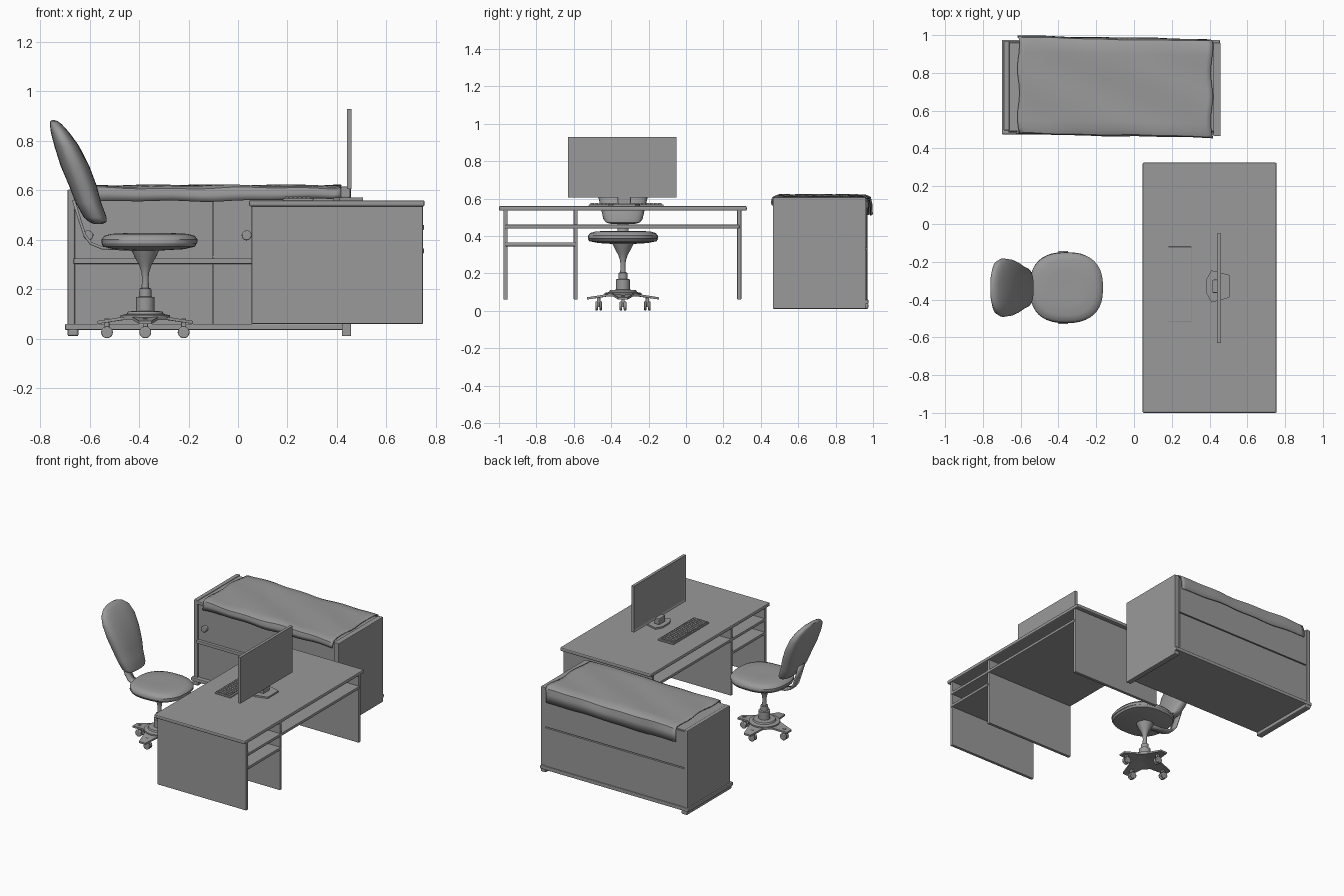
import bpy, bmesh, math
from mathutils import Matrix, Vector

old = bpy.data.objects.get("Cube")
if old:
    bpy.data.objects.remove(old)

grey = bpy.data.materials.new("plain_grey")
grey.use_nodes = True
grey.diffuse_color = (0.32, 0.32, 0.32, 1)
grey.node_tree.nodes["Principled BSDF"].inputs["Base Color"].default_value = (0.32, 0.32, 0.32, 1)


def finish(name, bm, smooth=False, bevel=0):
    bmesh.ops.recalc_face_normals(bm, faces=bm.faces)
    mesh = bpy.data.meshes.new(name)
    bm.to_mesh(mesh)
    bm.free()
    mesh.materials.append(grey)
    ob = bpy.data.objects.new(name, mesh)
    bpy.context.collection.objects.link(ob)
    if bevel:
        mod = ob.modifiers.new("rounded_edges", "BEVEL")
        mod.width, mod.segments = bevel, 2
    if smooth:
        bpy.ops.object.select_all(action="DESELECT")
        ob.select_set(True)
        bpy.context.view_layer.objects.active = ob
        bpy.ops.object.shade_smooth_by_angle(angle=math.radians(40))
    return ob


def add_box(bm, x, y, z):
    size = Matrix.Diagonal((x[1] - x[0], y[1] - y[0], z[1] - z[0], 1))
    place = Matrix.Translation((sum(x) / 2, sum(y) / 2, sum(z) / 2))
    return bmesh.ops.create_cube(bm, size=1, matrix=place @ size)["verts"]


def box(name, x, y, z, bevel=0):
    bm = bmesh.new()
    add_box(bm, x, y, z)
    return finish(name, bm, bevel=bevel)


def loft(name, rings, sides=32, power=1.0):
    """Skin of stacked outlines (cx, cy, z, rx, ry); power below 1 squares them."""
    bm = bmesh.new()
    rows = []
    for cx, cy, z, rx, ry in rings:
        row = []
        for i in range(sides):
            a = math.tau * i / sides
            c, s = math.cos(a), math.sin(a)
            row.append(bm.verts.new((cx + rx * math.copysign(abs(c) ** power, c),
                                     cy + ry * math.copysign(abs(s) ** power, s), z)))
        rows.append(row)
    for low, high in zip(rows, rows[1:]):
        for i in range(sides):
            j = (i + 1) % sides
            bm.faces.new((low[i], low[j], high[j], high[i]))
    bm.faces.new(rows[0][::-1])
    bm.faces.new(rows[-1])
    return finish(name, bm, smooth=True)


def rod_y(name, x, y, z, radius, length):
    bm = bmesh.new()
    bmesh.ops.create_cone(bm, cap_ends=True, segments=20, radius1=radius, radius2=radius, depth=length,
                          matrix=Matrix.Translation((x, y, z)) @ Matrix.Rotation(math.pi / 2, 4, "X"))
    return finish(name, bm, smooth=True, bevel=0.004)


# Desk: top, three panels, long shelf and short shelf
box("desk_top", (0.045, 0.755), (-1, 0.325), (0.535, 0.56), 0.007)
for name, y in (("front", -0.965), ("middle", -0.59), ("back", 0.285)):
    box(f"desk_{name}_panel", (0.055, 0.748), (y - 0.011, y + 0.011), (0.06, 0.54), 0.004)
box("desk_long_shelf", (0.055, 0.753), (-0.965, 0.285), (0.44, 0.46), 0.004)
box("desk_short_shelf", (0.055, 0.753), (-0.965, -0.59), (0.345, 0.365), 0.004)

# Monitor with an inset screen
bm = bmesh.new()
add_box(bm, (0.44, 0.46), (-0.63, -0.05), (0.605, 0.93))
bm.normal_update()
screen = [f for f in bm.faces if f.normal.x < -0.9]
bmesh.ops.inset_region(bm, faces=screen, thickness=0.018, depth=-0.005)
finish("monitor", bm)
bm = bmesh.new()
outline = [(0.385, -0.37), (0.385, -0.29), (0.41, -0.245), (0.505, -0.27), (0.505, -0.39), (0.41, -0.415)]
base = bm.faces.new([bm.verts.new((x, y, 0.56)) for x, y in outline])
grown = bmesh.ops.extrude_face_region(bm, geom=[base])["geom"]
bmesh.ops.translate(bm, verts=[v for v in grown if isinstance(v, bmesh.types.BMVert)], vec=(0, 0, 0.011))
finish("monitor_base", bm)
box("monitor_neck", (0.415, 0.455), (-0.365, -0.295), (0.57, 0.615), 0.006)

# Keyboard with rows of keys
box("keyboard", (0.182, 0.305), (-0.52, -0.12), (0.559, 0.569), 0.003)
bm = bmesh.new()
for row in range(6):
    for col in range(18):
        x, y = 0.19 + row * 0.0175, -0.51 + col * 0.0212
        add_box(bm, (x, x + 0.0145), (y, y + 0.018), (0.568, 0.575))
finish("keyboard_keys", bm)

# Chair cushions, shell and column
CX, CY = -0.375, -0.337
loft("chair_seat_pan", [(-0.36, CY, 0.357, 0.05, 0.05), (-0.36, CY, 0.362, 0.14, 0.13),
                        (-0.36, CY, 0.372, 0.185, 0.18), (-0.36, CY, 0.385, 0.192, 0.188)], 40, 0.8)
loft("chair_seat_cushion", [(-0.358, CY, 0.376, 0.17, 0.165), (-0.358, CY, 0.386, 0.193, 0.186),
                            (-0.358, CY, 0.402, 0.194, 0.186), (-0.358, CY, 0.416, 0.183, 0.175),
                            (-0.358, CY, 0.424, 0.155, 0.147), (-0.358, CY, 0.427, 0.1, 0.09),
                            (-0.358, CY, 0.425, 0.02, 0.02)], 40, 0.8)
back = [(-0.565, 0.463, 0.015, 0.06), (-0.567, 0.472, 0.035, 0.09), (-0.577, 0.49, 0.046, 0.105),
        (-0.605, 0.55, 0.052, 0.118), (-0.628, 0.62, 0.056, 0.135), (-0.66, 0.7, 0.058, 0.15),
        (-0.693, 0.78, 0.05, 0.155), (-0.72, 0.835, 0.037, 0.14), (-0.737, 0.868, 0.024, 0.1),
        (-0.744, 0.88, 0.015, 0.06), (-0.748, 0.885, 0.005, 0.02)]
loft("chair_back_cushion", [(x, CY, z, rx, ry) for x, z, rx, ry in back], 32, 0.8)
column = [(0.085, 0.1), (0.095, 0.1), (0.1, 0.075), (0.11, 0.07), (0.113, 0.037), (0.168, 0.037),
          (0.17, 0.025), (0.203, 0.024), (0.205, 0.015), (0.245, 0.013), (0.27, 0.016),
          (0.3, 0.026), (0.33, 0.043), (0.362, 0.058)]
loft("chair_column", [(CX, CY, z, r, r) for z, r in column], 24)

# Bent bar carrying the back
bm = bmesh.new()
path = [(-0.665, 0.56), (-0.64, 0.48), (-0.62, 0.42), (-0.595, 0.385), (-0.55, 0.367), (-0.4, 0.36)]
rows = [[bm.verts.new((x, CY + s * 0.03, z)) for s in (-1, 1)] for x, z in path]
for a, b in zip(rows, rows[1:]):
    bm.faces.new((a[0], a[1], b[1], b[0]))
bar = finish("chair_back_bar", bm, smooth=True)
mod = bar.modifiers.new("thickness", "SOLIDIFY")
mod.thickness, mod.offset = 0.012, 0

# Four-pointed base: flat tips, raised middle
bm = bmesh.new()
rings = []
for drop in (0, 0.012):
    ring = []
    for leg in range(4):
        for turn, r, z in ((-0.13, 0.195, 0.072), (0.13, 0.195, 0.072), (0.52, 0.105, 0.088), (1.05, 0.105, 0.088)):
            a = leg * math.pi / 2 + turn
            ring.append(bm.verts.new((CX + r * math.cos(a), CY + r * math.sin(a), z - drop)))
    hub = bm.verts.new((CX, CY, 0.1 - drop))
    for a, b in zip(ring, ring[1:] + ring[:1]):
        bm.faces.new((a, b, hub))
    rings.append(ring)
top, low = rings
for i in range(16):
    j = (i + 1) % 16
    bm.faces.new((top[i], top[j], low[j], low[i]))
finish("chair_star_base", bm)

# Casters under the four legs
for i, (dx, dy) in enumerate(((0.155, 0), (-0.155, 0), (0, 0.13), (0, -0.13))):
    for side in (-1, 1):
        rod_y(f"caster_wheel_{i}_{side}", CX + dx, CY + dy + side * 0.011, 0.026, 0.024, 0.014)
    box(f"caster_fork_{i}", (CX + dx - 0.01, CX + dx + 0.01), (CY + dy - 0.009, CY + dy + 0.009),
        (0.02, 0.082), 0.003)

# Cabinet carcass
box("cabinet_base", (-0.7, 0.455), (0.475, 0.975), (0.035, 0.06), 0.005)
box("cabinet_foot_rail", (-0.69, -0.645), (0.475, 0.975), (0.01, 0.04), 0.008)
box("cabinet_right_panel", (-0.69, -0.66), (0.495, 0.97), (0.055, 0.603), 0.005)
box("cabinet_left_panel", (0.42, 0.458), (0.465, 0.96), (0.01, 0.608), 0.004)
box("cabinet_top", (-0.665, 0.43), (0.49, 0.96), (0.575, 0.598), 0.004)
box("cabinet_shelf", (-0.665, 0.43), (0.485, 0.95), (0.303, 0.325), 0.003)

# Door leaves on both sides, with knobs
for name, x in (("right", (-0.66, -0.101)), ("left", (-0.099, 0.42))):
    for level, z in (("lower", (0.06, 0.303)), ("upper", (0.325, 0.575))):
        box(f"cabinet_{level}_{name}_door", x, (0.505, 0.525), z)
for i, x in enumerate((-0.605, 0.035)):
    rod_y(f"cabinet_knob_{i}", x, 0.492, 0.418, 0.02, 0.03)
for level, z in (("lower", (0.058, 0.328)), ("upper", (0.336, 0.59))):
    box(f"cabinet_{level}_back", (-0.66, 0.42), (0.945, 0.966), z)

# Cloth draped over the cabinet
bm = bmesh.new()
section = [(0.476, 0.553), (0.472, 0.585), (0.478, 0.607), (0.5, 0.615)]
section += [(0.5 + 0.045 * i, 0.616) for i in range(1, 10)]
section += [(0.955, 0.614), (0.978, 0.603), (0.985, 0.57), (0.988, 0.515)]
cols = 36
rows = []
for i in range(cols + 1):
    t = i / cols
    x = -0.612 + 1.024 * t
    skew = 0.007 - 0.02 * t
    row = []
    for k, (y, z) in enumerate(section):
        wave = 0.003 * math.sin(9 * t + k * 0.9) + 0.002 * math.sin(23 * t + k * 0.3)
        hem = 0.012 * t if k == 0 else 0
        row.append(bm.verts.new((x + 0.006 * math.sin(k * 1.1), y + skew + wave * 0.6, z + wave + hem)))
    rows.append(row)
for a, b in zip(rows, rows[1:]):
    for k in range(len(section) - 1):
        bm.faces.new((a[k], a[k + 1], b[k + 1], b[k]))
cloth = finish("cabinet_cloth", bm, smooth=True)
mod = cloth.modifiers.new("thickness", "SOLIDIFY")
mod.thickness, mod.offset = 0.007, 0
